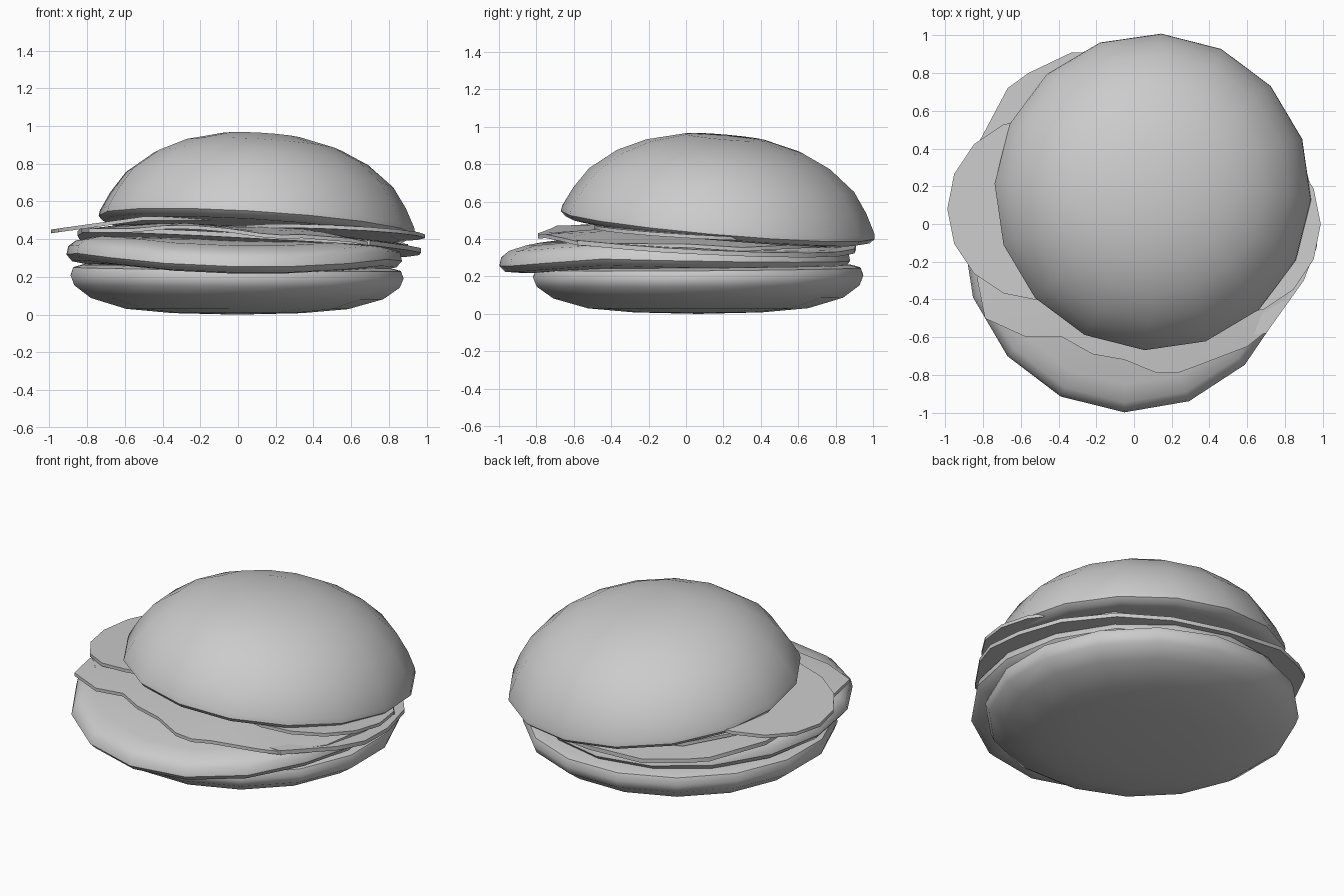
import bpy, bmesh, math

if "Cube" in bpy.data.objects:
    bpy.data.objects.remove(bpy.data.objects["Cube"])


def finish(name, bm, angle=50):
    bmesh.ops.recalc_face_normals(bm, faces=bm.faces)
    mesh = bpy.data.meshes.new(name)
    bm.to_mesh(mesh)
    bm.free()
    ob = bpy.data.objects.new(name, mesh)
    bpy.context.collection.objects.link(ob)
    bpy.ops.object.select_all(action='DESELECT')
    ob.select_set(True)
    bpy.context.view_layer.objects.active = ob
    bpy.ops.object.shade_smooth_by_angle(angle=math.radians(angle))
    return ob


def skin(bm, rings, first, last):
    """Bridge successive rings and close both ends with fans."""
    n = len(rings[0])
    for a, b in zip(rings, rings[1:]):
        for i in range(n):
            j = (i + 1) % n
            bm.faces.new((a[i], a[j], b[j], b[i]))
    for tip, ring in ((first, rings[0]), (last, rings[-1])):
        for i in range(n):
            bm.faces.new((tip, ring[i], ring[(i + 1) % n]))


def lathe(name, profile, center, warp, sides=16, phase=0.0, stretch=1.0):
    """Turn an (r, z) profile whose ends lie on the axis, then warp points."""
    bm = bmesh.new()
    cx, cy = center

    def vert(r, z, i):
        a = math.radians(phase) + math.tau * i / sides
        return bm.verts.new(warp(cx + r * math.cos(a), cy + r * stretch * math.sin(a), z))

    rings = [[vert(r, z, i) for i in range(sides)] for r, z in profile[1:-1]]
    skin(bm, rings, vert(0, profile[0][1], 0), vert(0, profile[-1][1], 0))
    return finish(name, bm)


def slab(name, outline, center, height, thick):
    """Thin slice with a given outline draped over a height function."""
    bm = bmesh.new()
    cx, cy = center

    def ring(s, dz):
        out = []
        for x, y in outline:
            px, py = cx + (x - cx) * s, cy + (y - cy) * s
            out.append(bm.verts.new((px, py, height(px, py) + dz)))
        return out

    rings = [ring(.4, 0), ring(.75, 0), ring(1, 0), ring(1, thick), ring(.75, thick), ring(.4, thick)]
    z = height(cx, cy)
    skin(bm, rings, bm.verts.new((cx, cy, z)), bm.verts.new((cx, cy, z + thick)))
    return finish(name, bm, 35)


def circle(cx, cy, r, n):
    return [(cx + r * math.cos(math.tau * i / n), cy + r * math.sin(math.tau * i / n)) for i in range(n)]


# Bottom bun: shallow bowl with a flat top
lathe("bottom_bun",
      [(0, 0), (.35, .008), (.6, .03), (.79, .085), (.88, .15), (.9, .2), (.885, .24), (.83, .255), (0, .255)],
      (-.005, .065), lambda x, y, z: (x, y, z + z * (-.05 * x + .03 * y)), phase=11.25)


# Patty: thick disc, drooping over the front
def patty_warp(x, y, z):
    return x, y, z - .02 * x - .02 * y - .13 * max(0, -y - .5)


lathe("patty",
      [(0, .25), (.78, .25), (.86, .265), (.89, .3), (.88, .345), (.84, .375), (.75, .395), (0, .395)],
      (-.02, -.06), patty_warp, phase=-2, stretch=1.055)

# Cheese: tilted slice reaching out at the right and back left
cheese = [(.97, -.12), (.96, .12), (.88, .4), (.68, .66), (.4, .82), (.05, .9), (-.33, .91), (-.56, .8),
          (-.67, .72), (-.84, .4), (-.85, .05), (-.82, -.28), (-.62, -.5), (-.2, -.6), (.3, -.62),
          (.7, -.58), (.9, -.3)]
slab("cheese", cheese, (0, .05), lambda x, y: .375 - .055 * x - .055 * y, .025)

# Lettuce: irregular leaf, domed and slightly rippled
lettuce = [(.9, .0), (.88, .3), (.65, .6), (.3, .75), (-.1, .78), (-.45, .68), (-.7, .4), (-.8, .05),
           (-.83, -.3), (-.79, -.5), (-.57, -.6), (-.38, -.6), (-.22, -.69), (-.05, -.72), (.12, -.79),
           (.23, -.79), (.34, -.75), (.6, -.65), (.7, -.57), (.85, -.33)]
slab("lettuce", lettuce, (0, 0),
     lambda x, y: .45 - .05 * x - .03 * y - .075 * (x * x + y * y) + .01 * math.sin(9 * x + 4 * y), .02)

# Tomato slices: one out at each side
slab("tomato_left", circle(-.505, .08, .485, 16), (-.505, .08), lambda x, y: .5 + .14 * (x + .5) * (x < -.5), .02)
slab("tomato_right", circle(.5, 0, .49, 16), (.5, 0), lambda x, y: .425 - .04 * (x - .5) - .06 * y, .02)

# Top bun: tilted dome with a softly rounded rim
BUN = (.10, .17)


def bun_warp(x, y, z):
    dx, dy = x - BUN[0], y - BUN[1]
    return x + .06 * z, y + .085 * z, .475 + z - .062 * dx - .087 * dy


lathe("top_bun",
      [(0, -.02), (.5, -.025), (.76, -.035), (.815, -.025), (.84, .0), (.835, .03), (.785, .13), (.71, .24),
       (.57, .35), (.42, .42), (.22, .47), (0, .48)],
      BUN, bun_warp, phase=-3)
